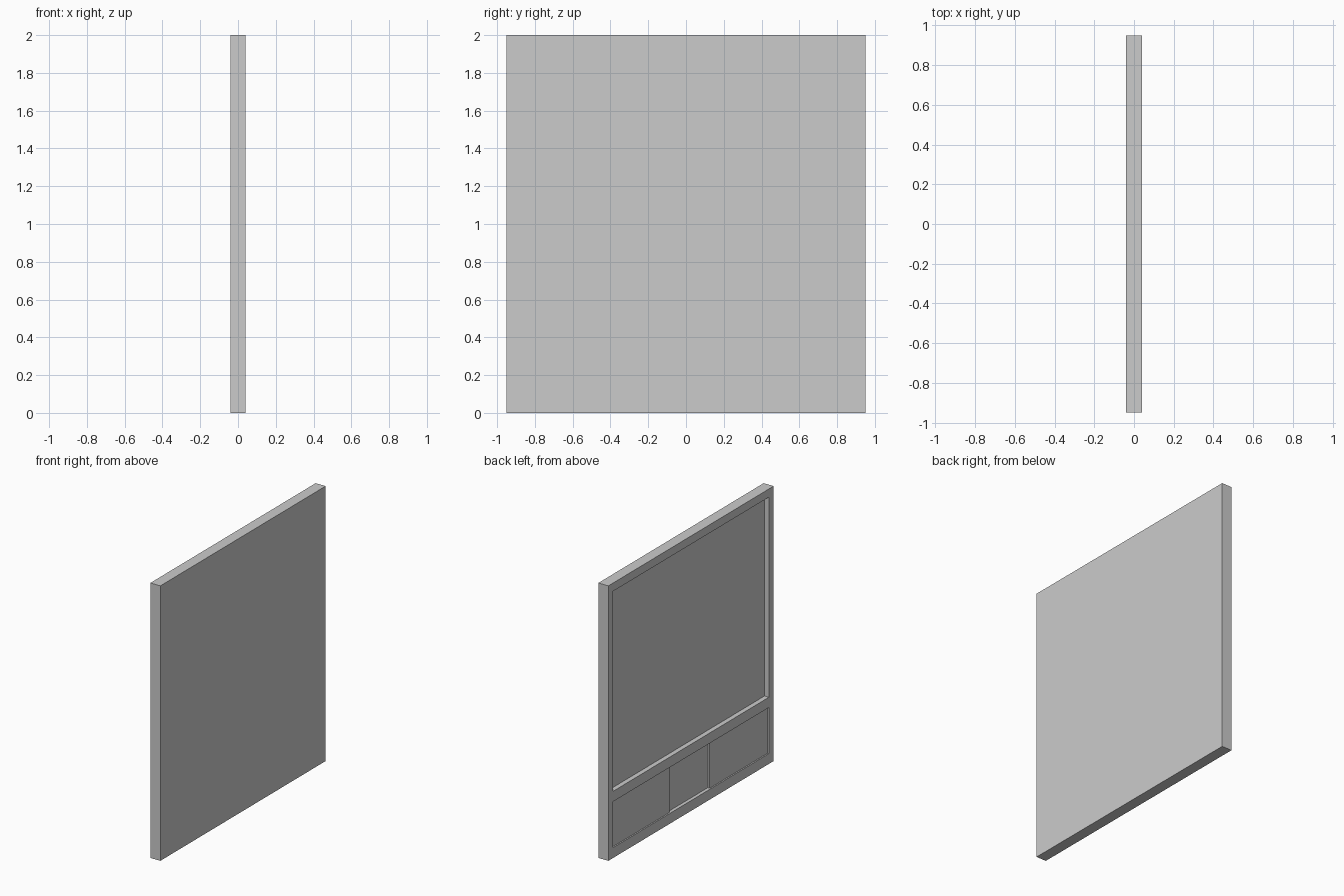
import bpy, bmesh

if "Cube" in bpy.data.objects:
    bpy.data.objects.remove(bpy.data.objects["Cube"])

# Overall panel: thin in x, recessed compartments on the -x face
HALF_T, HALF_W, HEIGHT = 0.04, 0.95, 2.0
INNER = 0.895
Y_CUTS = [-HALF_W, -INNER, -0.23, 0.23, INNER, HALF_W]
Z_CUTS = [0.0, 0.075, 0.41, 0.485, 1.94, HEIGHT]

grey = bpy.data.materials.new("plain grey")
grey.diffuse_color = (0.6, 0.6, 0.6, 1.0)
grey.use_nodes = True
grey.node_tree.nodes["Principled BSDF"].inputs["Base Color"].default_value = grey.diffuse_color


def depth(i, j):
    """Recess depth of the cell in column i, row j."""
    if i < 0 or j < 0 or i > 4 or j > 4:
        return 2 * HALF_T              # outside: walls run to the rear face
    if 1 <= i <= 3 and j == 3:
        return 0.035                   # large upper recess
    if j == 1 and i in (1, 3):
        return 0.01                    # lower side panels
    if j == 1 and i == 2:
        return 0.025                   # lower middle panel
    return 0.0                         # frame


bm = bmesh.new()


def quad(points):
    bm.faces.new([bm.verts.new(p) for p in points])


# Recessed front: one face per cell, with walls wherever the depth changes
for i in range(6):
    for j in range(6):
        x = -HALF_T + depth(i, j)
        if i < 5 and j < 5:
            y0, y1, z0, z1 = Y_CUTS[i], Y_CUTS[i + 1], Z_CUTS[j], Z_CUTS[j + 1]
            quad([(x, y0, z0), (x, y0, z1), (x, y1, z1), (x, y1, z0)])
        xl = -HALF_T + depth(i - 1, j)
        if j < 5 and abs(xl - x) > 1e-6:
            y, z0, z1 = Y_CUTS[i], Z_CUTS[j], Z_CUTS[j + 1]
            quad([(x, y, z0), (xl, y, z0), (xl, y, z1), (x, y, z1)])
        xb = -HALF_T + depth(i, j - 1)
        if i < 5 and abs(xb - x) > 1e-6:
            z, y0, y1 = Z_CUTS[j], Y_CUTS[i], Y_CUTS[i + 1]
            quad([(x, y0, z), (x, y1, z), (xb, y1, z), (xb, y0, z)])

# Flat rear face, cut to the same grid so the shell is closed
for y0, y1 in zip(Y_CUTS, Y_CUTS[1:]):
    for z0, z1 in zip(Z_CUTS, Z_CUTS[1:]):
        quad([(HALF_T, y0, z0), (HALF_T, y1, z0), (HALF_T, y1, z1), (HALF_T, y0, z1)])

bmesh.ops.remove_doubles(bm, verts=bm.verts[:], dist=1e-5)
bmesh.ops.recalc_face_normals(bm, faces=bm.faces[:])
bmesh.ops.dissolve_limit(bm, angle_limit=0.01, verts=bm.verts[:], edges=bm.edges[:])

mesh = bpy.data.meshes.new("recessed_panel")
bm.to_mesh(mesh)
bm.free()
mesh.materials.append(grey)
panel = bpy.data.objects.new("recessed_panel", mesh)
bpy.context.collection.objects.link(panel)
